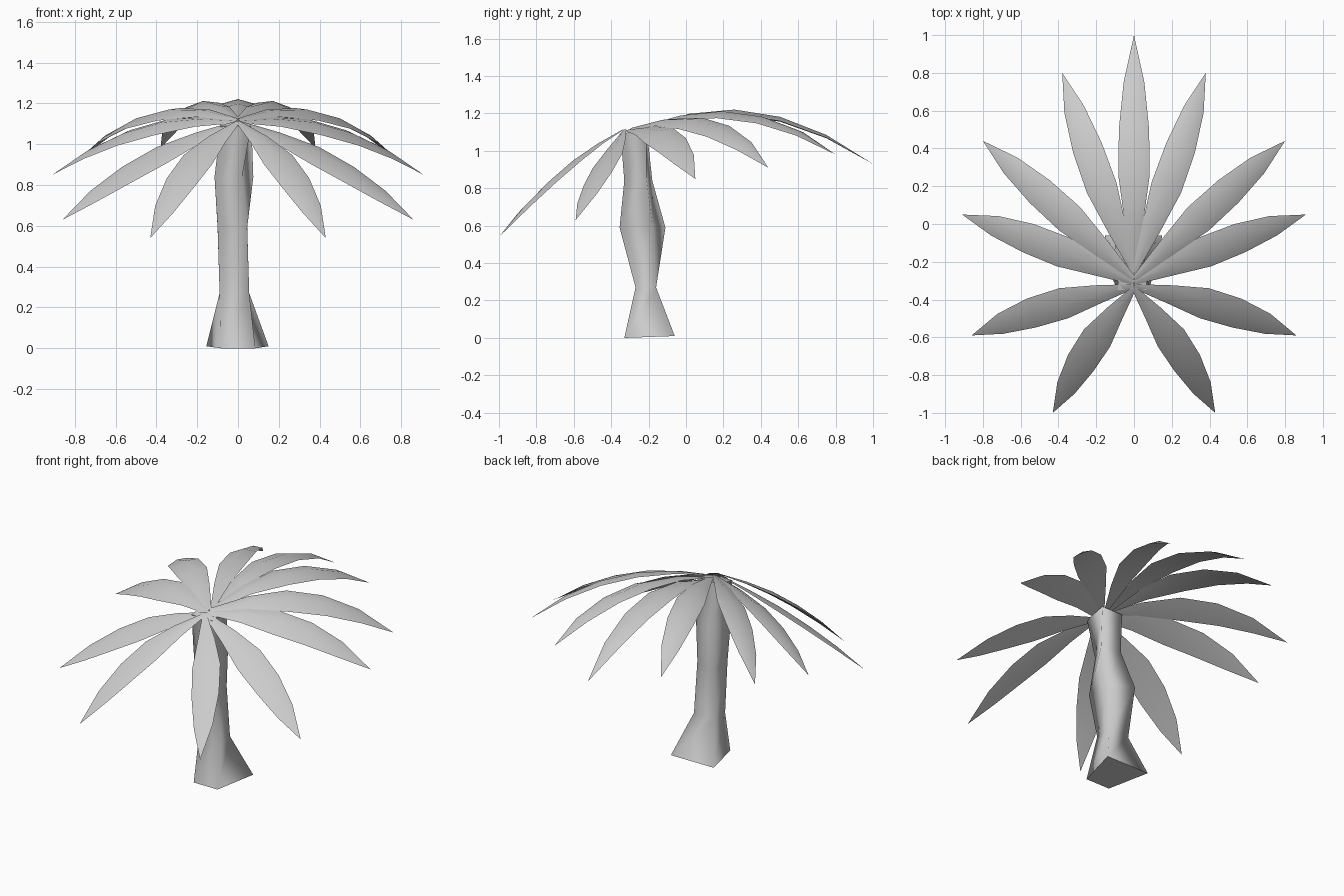
import bpy
from mathutils import Vector

if "Cube" in bpy.data.objects:
    bpy.data.objects.remove(bpy.data.objects["Cube"])


def make(name, verts, faces, flat=()):
    me = bpy.data.meshes.new(name)
    me.from_pydata(verts, [], faces)
    for p in me.polygons:
        p.use_smooth = p.index not in flat
    ob = bpy.data.objects.new(name, me)
    bpy.context.collection.objects.link(ob)
    return ob


# Trunk: four-sided lofted rings (front-left, front-right, back-right, back-left)
rings = [
    [(-.085, -.33, 0), (.085, -.33, 0), (.15, -.06, .01), (-.155, -.06, .01)],
    [(-.09, -.27, .27), (.055, -.27, .27), (.055, -.16, .27), (-.09, -.16, .27)],
    [(-.10, -.28, .60), (.045, -.355, .59), (.045, -.18, .60), (-.10, -.11, .59)],
    [(-.115, -.29, .84), (.02, -.33, .84), (.075, -.21, .84), (-.05, -.18, .84)],
    [(-.085, -.35, 1.09), (.065, -.35, 1.09), (.065, -.21, 1.12), (-.085, -.21, 1.12)],
]
verts = [v for r in rings for v in r]
faces = [(3, 2, 1, 0), (16, 17, 18, 19)]
for i in range(len(rings) - 1):
    for j in range(4):
        a, b = i * 4 + j, i * 4 + (j + 1) % 4
        faces.append((a, b, b + 4, a + 4))
make("trunk", verts, faces, flat=(0, 1))

# Frond outline: (position along the rib, half width)
OUTLINE = [(0, .012), (.2, .05), (.4, .083), (.6, .08), (.8, .055), (1, 0)]
TILT = 0.5  # the crown leans forward


def frond(name, base, mid, tip):
    base, mid, tip = Vector(base), Vector(mid), Vector(tip)
    ctrl = mid * 2 - (base + tip) / 2
    out = tip - base
    side = Vector((-out.y, out.x, 0)).normalized()
    side.z = TILT * side.y
    verts, faces = [], []
    for t, w in OUTLINE[:-1]:
        p = base * (1 - t) ** 2 + ctrl * 2 * t * (1 - t) + tip * t * t
        h = Vector((0, 0, w * .28))
        verts += [p + side * w, p + h, p - side * w, p - h * .15]
    verts.append(tip)
    faces.append((0, 1, 2, 3))
    n = len(OUTLINE) - 1
    for j in range(4):
        k = (j + 1) % 4
        for i in range(n - 1):
            a, b = i * 4 + j, i * 4 + k
            faces.append((a, a + 4, b + 4, b))
        faces.append(((n - 1) * 4 + j, n * 4, (n - 1) * 4 + k))
    ob = make(name, verts, faces)
    # crisp rim between upper and lower sides
    bpy.ops.object.select_all(action='DESELECT')
    bpy.context.view_layer.objects.active = ob
    ob.select_set(True)
    bpy.ops.object.shade_smooth_by_angle(angle=1.2)


# Crown: one rear frond plus five mirrored pairs
frond("rear_frond", (0, -.22, 1.12), (0, .38, 1.185), (0, 1, .93))
pairs = [
    ((0, -.26, 1.12), (.21, .30, 1.18), (.38, .80, .98)),
    ((0, -.29, 1.12), (.42, .10, 1.13), (.80, .44, .91)),
    ((0, -.31, 1.11), (.47, -.11, 1.06), (.91, .05, .85)),
    ((0, -.33, 1.11), (.46, -.445, .90), (.86, -.59, .63)),
    ((0, -.34, 1.11), (.24, -.67, .87), (.43, -1, .54)),
]
for i, pts in enumerate(pairs, 1):
    for s, label in ((1, "right"), (-1, "left")):
        frond(f"{label}_frond_{i}", *[(s * x, y, z) for x, y, z in pts])
